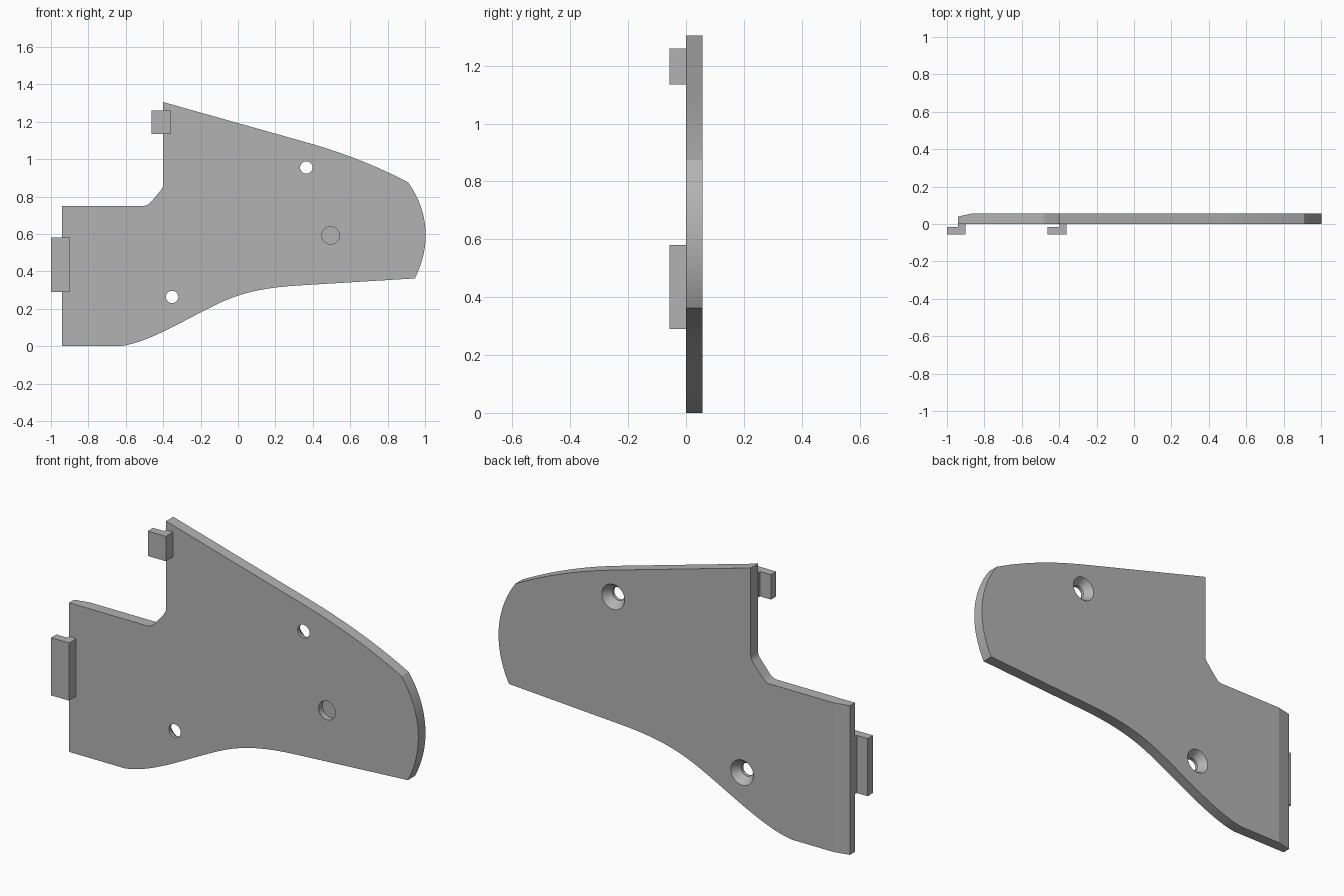
import bpy
import bmesh
from math import cos, sin, pi, radians
from mathutils import Vector
from mathutils.geometry import interpolate_bezier

if "Cube" in bpy.data.objects:
    bpy.data.objects.remove(bpy.data.objects["Cube"])

grey = bpy.data.materials.new("plain grey")
grey.use_nodes = True
grey.diffuse_color = (0.45, 0.45, 0.45, 1)
grey.node_tree.nodes["Principled BSDF"].inputs["Base Color"].default_value = grey.diffuse_color

FRONT, BACK = 0.0, 0.057


def finish(name, bm):
    bmesh.ops.recalc_face_normals(bm, faces=bm.faces)
    mesh = bpy.data.meshes.new(name)
    bm.to_mesh(mesh)
    bm.free()
    mesh.materials.append(grey)
    obj = bpy.data.objects.new(name, mesh)
    bpy.context.collection.objects.link(obj)
    return obj


def prism(name, points, offset):
    """Extrude a closed 3D outline along an offset."""
    bm = bmesh.new()
    face = bm.faces.new([bm.verts.new(p) for p in points])
    new = bmesh.ops.extrude_face_region(bm, geom=[face])["geom"]
    verts = [v for v in new if isinstance(v, bmesh.types.BMVert)]
    bmesh.ops.translate(bm, verts=verts, vec=offset)
    return finish(name, bm)


def drill(name, x, z, profile, sides=48):
    """Turned cutter along y; profile is a list of (radius, y)."""
    bm = bmesh.new()
    rings = [[bm.verts.new((x + r * cos(2 * pi * i / sides), y, z + r * sin(2 * pi * i / sides)))
              for i in range(sides)] for r, y in profile]
    for a, b in zip(rings, rings[1:]):
        for i in range(sides):
            j = (i + 1) % sides
            bm.faces.new((a[i], a[j], b[j], b[i]))
    bm.faces.new(rings[0])
    bm.faces.new(rings[-1])
    return finish(name, bm)


def bezier(a, b, c, d, steps=14):
    """Points along a curve, leaving out the first."""
    return [tuple(p) for p in interpolate_bezier(*[Vector(p) for p in (a, b, c, d)], steps)][1:]


# Plate outline, clockwise from the lower left corner
outline = [(-0.94, 0.005), (-0.94, 0.755), (-0.505, 0.755)]
outline += bezier((-0.505, 0.755), (-0.485, 0.755), (-0.475, 0.765), (-0.462, 0.78), 6)
outline += [(-0.413, 0.838)]
outline += bezier((-0.413, 0.838), (-0.403, 0.85), (-0.4, 0.86), (-0.4, 0.875), 6)
outline += [(-0.4, 1.31), (0.36, 1.096)]
outline += bezier((0.36, 1.096), (0.56, 1.04), (0.74, 0.97), (0.91, 0.88))
outline += bezier((0.91, 0.88), (1.025, 0.72), (1.03, 0.53), (0.945, 0.367), 20)
outline += [(0.32, 0.329)]
outline += bezier((0.32, 0.329), (0.05, 0.313), (-0.06, 0.258), (-0.2, 0.185))
outline += bezier((-0.2, 0.185), (-0.34, 0.113), (-0.5, 0.02), (-0.63, 0.005))
plate = prism("plate", [(x, FRONT, max(z - 0.005, 0)) for x, z in outline], (0, BACK - FRONT, 0))

# Screw holes countersunk from the back, blind pocket in front, sloped left end
screw = [(0.033, -0.1), (0.033, 0.017), (0.063, BACK), (0.063, 0.1)]
cutters = [
    drill("upper_hole_cutter", 0.365, 0.955, screw),
    drill("lower_hole_cutter", -0.352, 0.263, screw),
    drill("pocket_cutter", 0.495, 0.592, [(0.047, -0.1), (0.047, 0.03)]),
    prism("end_slope_cutter",
          [(-1.02, 0.0227, -0.1), (-0.8, 0.0705, -0.1), (-1.02, 0.2, -0.1)], (0, 0, 1.0)),
]
bpy.context.view_layer.objects.active = plate
for cutter in cutters:
    cutter.hide_render = True
    mod = plate.modifiers.new(cutter.name, "BOOLEAN")
    mod.operation = "DIFFERENCE"
    mod.solver = "EXACT"
    mod.object = cutter
    bpy.ops.object.modifier_apply(modifier=mod.name)
    bpy.data.objects.remove(cutter)

# Hooked tabs: a short foot on the plate with a lip reaching past its edge
for name, edge, low, high in (("lower_tab", -0.94, 0.29, 0.58), ("upper_tab", -0.402, 1.135, 1.26)):
    tip, root = edge - 0.06, edge + 0.04
    section = [(tip, -0.057), (root, -0.057), (root, FRONT), (edge, FRONT), (edge, -0.015), (tip, -0.015)]
    prism(name, [(x, y, low) for x, y in section], (0, 0, high - low))

# Smooth the curved rims, keep corners crisp
bpy.ops.object.select_all(action="DESELECT")
plate.select_set(True)
bpy.context.view_layer.objects.active = plate
bpy.ops.object.shade_smooth_by_angle(angle=radians(10))
